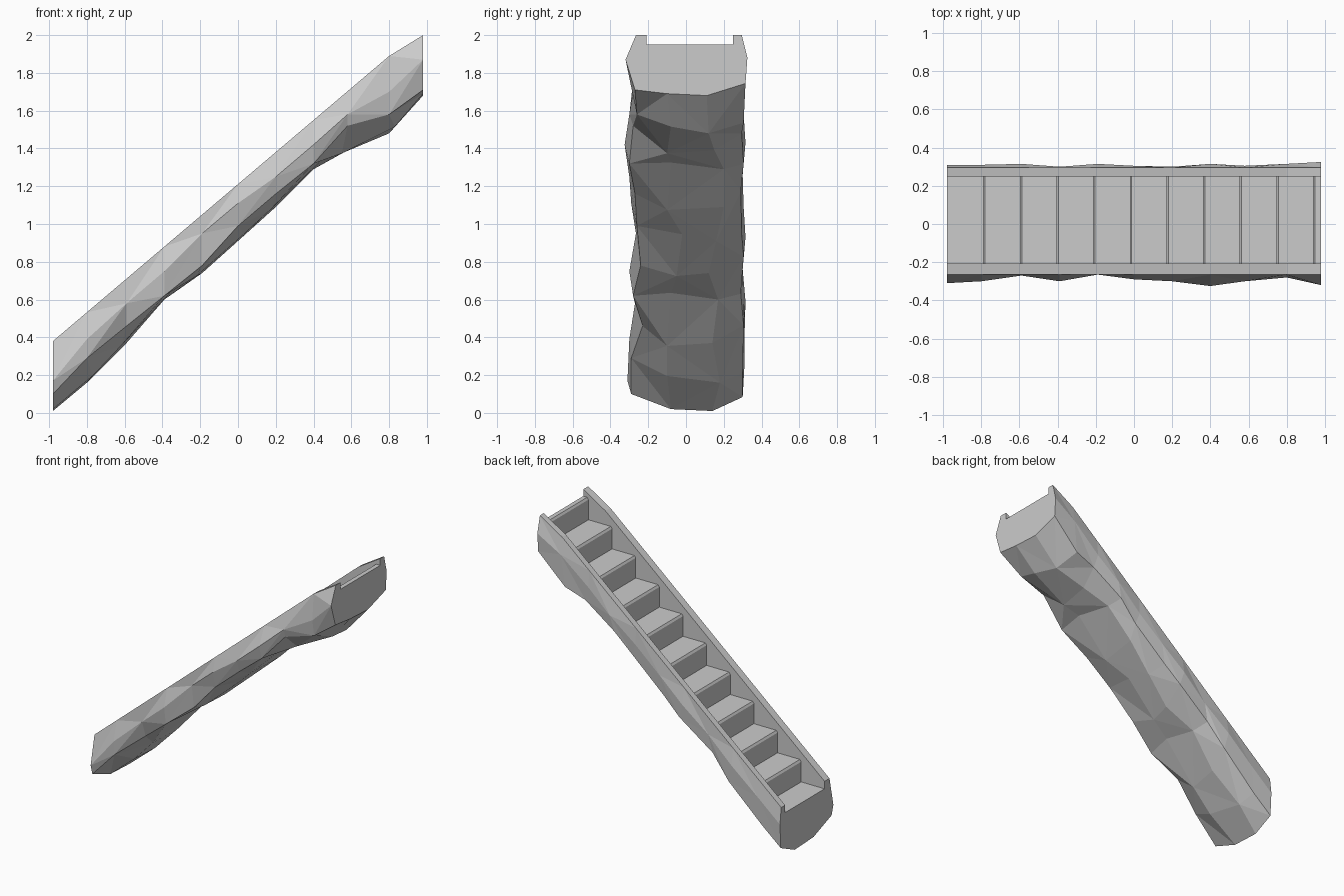
import bpy, bmesh

if "Cube" in bpy.data.objects:
    bpy.data.objects.remove(bpy.data.objects["Cube"])


def new_object(name, bm):
    bmesh.ops.recalc_face_normals(bm, faces=bm.faces[:])
    mesh = bpy.data.meshes.new(name)
    bm.to_mesh(mesh)
    bm.free()
    obj = bpy.data.objects.new(name, mesh)
    bpy.context.collection.objects.link(obj)
    return obj


# Rock stations: x, front mid z, front low z, bottom z,
# front mid y, front low y, bottom y (two), back y
STATIONS = [
    (-0.98, 0.17, 0.10, 0.01, -0.31, -0.29, -0.08, 0.14, 0.31),
    (-0.80, 0.39, 0.29, 0.16, -0.30, -0.29, -0.10, 0.18, 0.31),
    (-0.59, 0.58, 0.46, 0.37, -0.27, -0.23, -0.10, 0.14, 0.315),
    (-0.39, 0.75, 0.62, 0.60, -0.30, -0.28, -0.08, 0.17, 0.30),
    (-0.19, 0.95, 0.78, 0.74, -0.265, -0.24, -0.05, 0.12, 0.315),
    (0.00, 1.11, 0.99, 0.91, -0.29, -0.26, -0.02, 0.16, 0.305),
    (0.20, 1.25, 1.16, 1.09, -0.30, -0.27, -0.10, 0.20, 0.30),
    (0.40, 1.42, 1.32, 1.29, -0.325, -0.30, -0.08, 0.20, 0.315),
    (0.58, 1.58, 1.52, 1.39, -0.30, -0.28, -0.10, 0.15, 0.305),
    (0.80, 1.70, 1.58, 1.48, -0.28, -0.26, -0.08, 0.12, 0.315),
    (0.98, 1.87, 1.71, 1.68, -0.32, -0.27, -0.10, 0.11, 0.325),
]

# Faceted rock body, lofted from the stations
bm = bmesh.new()
rings = []
for i, (x, zm, zl, zb, ym, yl, y1, y2, yb) in enumerate(STATIONS):
    top = min(2.0, 1.211 + 0.848 * x)
    inner = 0 < i < len(STATIONS) - 1
    s = (0.03 if i % 2 else -0.03) if inner else 0
    pts = [
        (x, -0.265, top), (x, ym, zm), (x, yl, zl),
        (x + s, y1, zb + 0.01 + s * 0.85),
        (x, y2, zb),
        (x - s, yb - 0.01, zb + 0.2 * (top - zb) - s * 0.85),
        (x, yb, top - 0.12), (x, 0.295, top),
    ]
    rings.append([bm.verts.new(p) for p in pts])
for i, (a, b) in enumerate(zip(rings, rings[1:])):
    n = len(a)
    for j in range(n):
        k = (j + 1) % n
        if (i + j) % 2:
            bm.faces.new((a[j], a[k], b[k]))
            bm.faces.new((a[j], b[k], b[j]))
        else:
            bm.faces.new((a[j], a[k], b[j]))
            bm.faces.new((a[k], b[k], b[j]))
bm.faces.new(rings[0])
bm.faces.new(rings[-1])
rock = new_object("rock_staircase", bm)

# Stair-shaped cutter: treads with a chamfered front edge
RUN, RISE, STEPS = 0.192, 0.1625, 10
profile = [(-1.1, 0.325)]
for i in range(STEPS):
    x = -0.79 + RUN * i
    z = 0.325 + RISE * i
    profile += [(x, z), (x, z + RISE - 0.015), (x + 0.01, z + RISE)]
profile += [(1.1, 0.325 + RISE * STEPS), (1.1, 2.6), (-1.1, 2.6)]
bm = bmesh.new()
face = bm.faces.new([bm.verts.new((x, -0.208, z)) for x, z in profile])
ext = bmesh.ops.extrude_face_region(bm, geom=[face])
bmesh.ops.translate(bm, vec=(0, 0.458, 0),
                    verts=[v for v in ext["geom"] if isinstance(v, bmesh.types.BMVert)])
cutter = new_object("stair_cutter", bm)
cutter.hide_render = True
cutter.hide_viewport = True

# Carve the steps between the two side rails
mod = rock.modifiers.new("carve_steps", 'BOOLEAN')
mod.operation = 'DIFFERENCE'
mod.solver = 'EXACT'
mod.object = cutter
